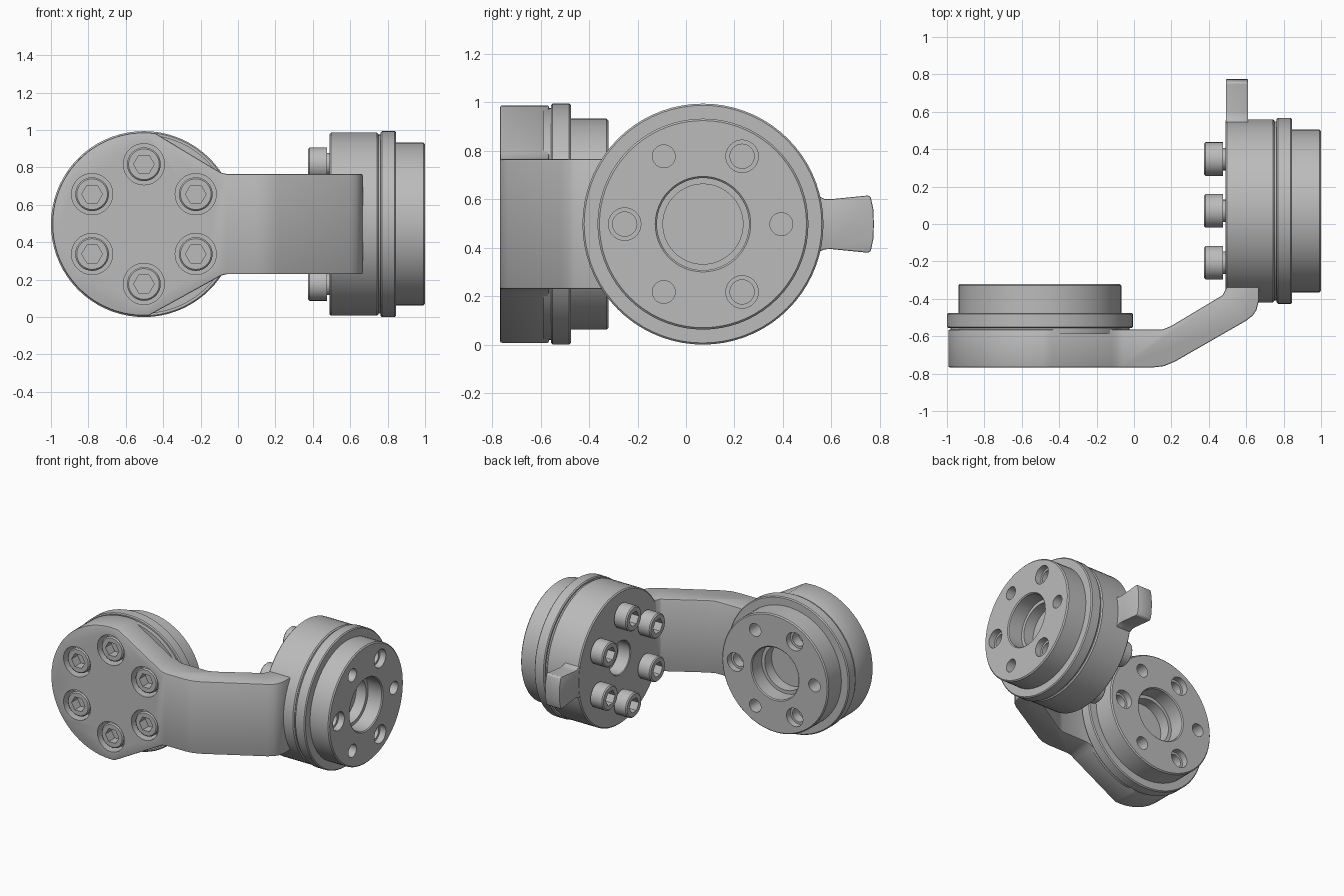
import bpy, bmesh, math
from mathutils import Matrix, Vector

if "Cube" in bpy.data.objects:
    bpy.data.objects.remove(bpy.data.objects["Cube"])

grey = bpy.data.materials.new("machined_grey")
grey.use_nodes = True
grey.diffuse_color = (0.5, 0.5, 0.5, 1)
grey.node_tree.nodes["Principled BSDF"].inputs["Base Color"].default_value = (0.5, 0.5, 0.5, 1)

R = 0.497            # flange radius, also the height of both axes
X, Y, Z = Vector((1, 0, 0)), Vector((0, 1, 0)), Vector((0, 0, 1))
A_X, B_Y = -0.503, 0.07
BOLT_R = 0.32


def frame(origin, axis):
    """Local z runs along axis, local y stays up."""
    m = Matrix((Z.cross(axis), Z, axis)).transposed().to_4x4()
    m.translation = origin
    return m


def finish(name, bm, matrix):
    bmesh.ops.remove_doubles(bm, verts=bm.verts, dist=1e-5)
    bmesh.ops.recalc_face_normals(bm, faces=bm.faces)
    mesh = bpy.data.meshes.new(name)
    bm.to_mesh(mesh)
    bm.free()
    mesh.materials.append(grey)
    ob = bpy.data.objects.new(name, mesh)
    ob.matrix_world = matrix
    bpy.context.collection.objects.link(ob)
    return ob


def lathe(name, profile, matrix, steps=72):
    bm = bmesh.new()
    vs = [bm.verts.new((r, 0, t)) for r, t in profile]
    es = [bm.edges.new(p) for p in zip(vs, vs[1:])]
    bmesh.ops.spin(bm, geom=vs + es, cent=(0, 0, 0), axis=(0, 0, 1),
                   angle=2 * math.pi, steps=steps)
    return finish(name, bm, matrix)


def prism(name, points, low, high, matrix):
    bm = bmesh.new()
    face = bm.faces.new([bm.verts.new((u, v, low)) for u, v in points])
    out = bmesh.ops.extrude_face_region(bm, geom=[face])["geom"]
    verts = [g for g in out if isinstance(g, bmesh.types.BMVert)]
    bmesh.ops.translate(bm, verts=verts, vec=(0, 0, high - low))
    return finish(name, bm, matrix)


def ring(radius, n, u=0, v=0):
    return [(u + radius * math.cos(2 * math.pi * i / n),
             v + radius * math.sin(2 * math.pi * i / n)) for i in range(n)]


def around(radius, start, step):
    return [(radius * math.cos(math.radians(a)), radius * math.sin(math.radians(a)))
            for a in range(start, start + 360, step)]


def bake(ob):
    bpy.context.view_layer.update()
    dg = bpy.context.evaluated_depsgraph_get()
    mesh = bpy.data.meshes.new_from_object(ob.evaluated_get(dg))
    ob.modifiers.clear()
    ob.data = mesh


def boolean(ob, cutter, operation="DIFFERENCE"):
    mod = ob.modifiers.new("cut", "BOOLEAN")
    mod.operation, mod.object, mod.solver = operation, cutter, "EXACT"
    bake(ob)
    bpy.data.objects.remove(cutter)


def bevel(ob, width):
    mod = ob.modifiers.new("edges", "BEVEL")
    mod.width, mod.segments = width, 2
    mod.limit_method, mod.angle_limit = "ANGLE", math.radians(40)
    bake(ob)


# Bent arm: plan profile crossed with front outline
plan = [(-1.1, -0.767), (0.1, -0.767), (0.16, -0.76), (0.22, -0.735), (0.6, -0.517),
        (0.635, -0.49), (0.655, -0.46), (0.667, -0.41), (0.667, -0.2), (0.492, -0.2),
        (0.492, -0.345), (0.475, -0.38), (0.2, -0.545), (0.15, -0.565), (-1.1, -0.565)]
arm = prism("bent_arm", plan, -0.2, 1.2, Matrix())
upper = [(0.8, 0.268), (-0.06, 0.268), (-0.09, 0.275), (-0.12, 0.292)]
arc = [(A_X + 0.49 * math.cos(math.radians(a)), 0.49 * math.sin(math.radians(a)))
       for a in range(83, 278, 5)]
outline = upper + arc + [(u, -v) for u, v in reversed(upper)]
boolean(arm, prism("outline_cutter", outline, -0.1, 1.1, frame((0, 0, R), -Y)), "INTERSECT")
bevel(arm, 0.008)
front = frame((A_X, -0.767, R), -Y)
for u, v in around(BOLT_R, 30, 60):
    boolean(arm, prism("counterbore", ring(0.11, 40, u, v), -0.11, 0.05, front))

# Housing at the end of the arm, with a blind bore in its back
housing = frame((0.49, B_Y, R), X)
lathe("end_housing", [(0, 0.1), (0.12, 0.1), (0.12, 0.005), (0.125, 0), (0.482, 0),
                      (0.49, 0.008), (0.49, 0.252), (0.482, 0.26), (0, 0.26)], housing)

# Flared tab on the housing rim
half = [(0.4, 0.125), (0.48, 0.115), (0.5, 0.104), (0.53, 0.103), (0.68, 0.118),
        (0.692, 0.112), (0.703, 0.06)]
tab = prism("flared_tab", half + [(0.705, 0)] + [(u, -v) for u, v in reversed(half)],
            0.001, 0.12, housing)
bevel(tab, 0.006)

# Flange and rotor units, with alternating counterbored and plain holes
unit = [(0, -0.03), (0.478, -0.03), (0.478, 0), (0.49, 0), (R, 0.007), (R, 0.075),
        (0.49, 0.082), (0.435, 0.082), (0.435, 0.229), (0.427, 0.237), (0.197, 0.237),
        (0.19, 0.23), (0.19, 0.12), (0.165, 0.12), (0.165, 0.04), (0, 0.04)]
for name, place in (("front_rotor", frame((A_X, -0.557, R), Y)),
                    ("side_rotor", frame((0.763, B_Y, R), X))):
    rotor = lathe(name, unit, place)
    for i, (u, v) in enumerate(around(0.323, 0, 60)):
        if i % 2:
            holes = [(0.067, 0.19), (0.05, 0.12)]
        else:
            holes = [(0.047, 0.12)]
        for radius, floor in holes:
            boolean(rotor, prism("hole", ring(radius, 32, u, v), floor, 0.3, place))

# Socket-head bolts, one mesh shared by all
head = lathe("bolt_master", [(0, -0.1), (0.09, -0.1), (0.09, -0.008), (0.082, 0), (0, 0)],
             Matrix(), 40)
boolean(head, prism("hex_cutter", ring(0.055, 6), -0.07, 0.05, Matrix()))
bolt_mesh = head.data
bpy.data.objects.remove(head)
for name, place, lift in (("plate_bolt", front, -0.015),
                          ("housing_bolt", frame((0.49, B_Y, R), -X), 0.115)):
    for u, v in around(BOLT_R, 30, 60):
        bolt = bpy.data.objects.new(name, bolt_mesh)
        bolt.matrix_world = place @ Matrix.Translation((u, v, lift))
        bpy.context.collection.objects.link(bolt)
        # Shank reaching the seat behind the head
        shank = prism(name + "_shank", ring(0.06, 24, u, v), lift - 0.14, lift - 0.09, place)

# Smooth curved walls, keep machined edges crisp
bpy.ops.object.select_all(action="DESELECT")
for ob in bpy.context.collection.objects:
    if ob.type == "MESH":
        ob.select_set(True)
        bpy.context.view_layer.objects.active = ob
bpy.ops.object.shade_smooth_by_angle(angle=math.radians(30))
